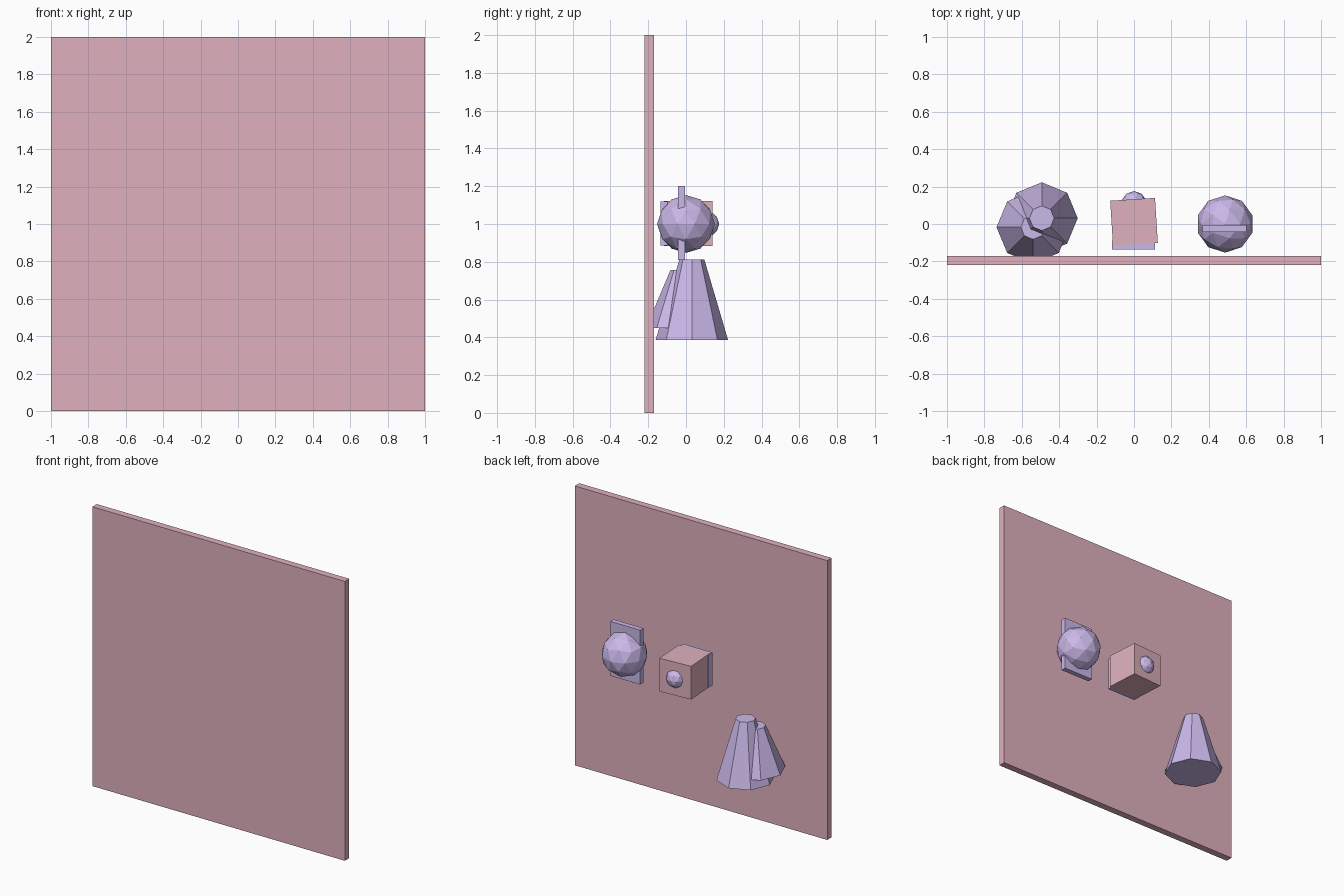
import bpy, math

if "Cube" in bpy.data.objects:
    bpy.data.objects.remove(bpy.data.objects["Cube"])


def material(name, color):
    m = bpy.data.materials.new(name)
    m.diffuse_color = (*color, 1)
    m.use_nodes = True
    m.node_tree.nodes["Principled BSDF"].inputs["Base Color"].default_value = m.diffuse_color
    return m


PINK = material("pink", (0.74, 0.44, 0.51))
PURPLE = material("lilac", (0.60, 0.48, 0.82))


def finish(name, mat):
    ob = bpy.context.object
    ob.name = name
    ob.data.materials.append(mat)
    return ob


def box(name, center, size, mat, turn=0):
    bpy.ops.mesh.primitive_cube_add(size=1, location=center,
                                    rotation=(0, 0, math.radians(turn)))
    bpy.context.object.scale = size
    return finish(name, mat)


def ball(name, center, radius):
    bpy.ops.mesh.primitive_ico_sphere_add(subdivisions=2, radius=radius, location=center)
    return finish(name, PURPLE)


def cut_cone(name, x, y, z0, z1, r0, r1):
    bpy.ops.mesh.primitive_cone_add(vertices=8, radius1=r0, radius2=r1,
                                    depth=z1 - z0, location=(x, y, (z0 + z1) / 2))
    return finish(name, PURPLE)


# Upright panel at the front
box("wall_panel", (0, -0.195, 1), (2, 0.05, 2), PINK)

# Slightly turned block with a backing plate and a small knob
box("block", (0, 0.012, 1.003), (0.24, 0.24, 0.238), PINK, 3.6)
box("block_plate", (-0.002, -0.112, 1.002), (0.23, 0.046, 0.234), PURPLE)
ball("block_knob", (0, 0.108, 1), 0.068)

# Ball pierced by a mounting plate
ball("large_ball", (0.487, 0, 1), 0.153)
box("ball_plate", (0.484, -0.023, 1.005), (0.235, 0.037, 0.39), PURPLE)

# Two overlapping eight-sided truncated cones
cut_cone("tall_cone", -0.493, 0.031, 0.385, 0.813, 0.192, 0.066)
cut_cone("short_cone", -0.54, -0.017, 0.45, 0.757, 0.195, 0.065)
